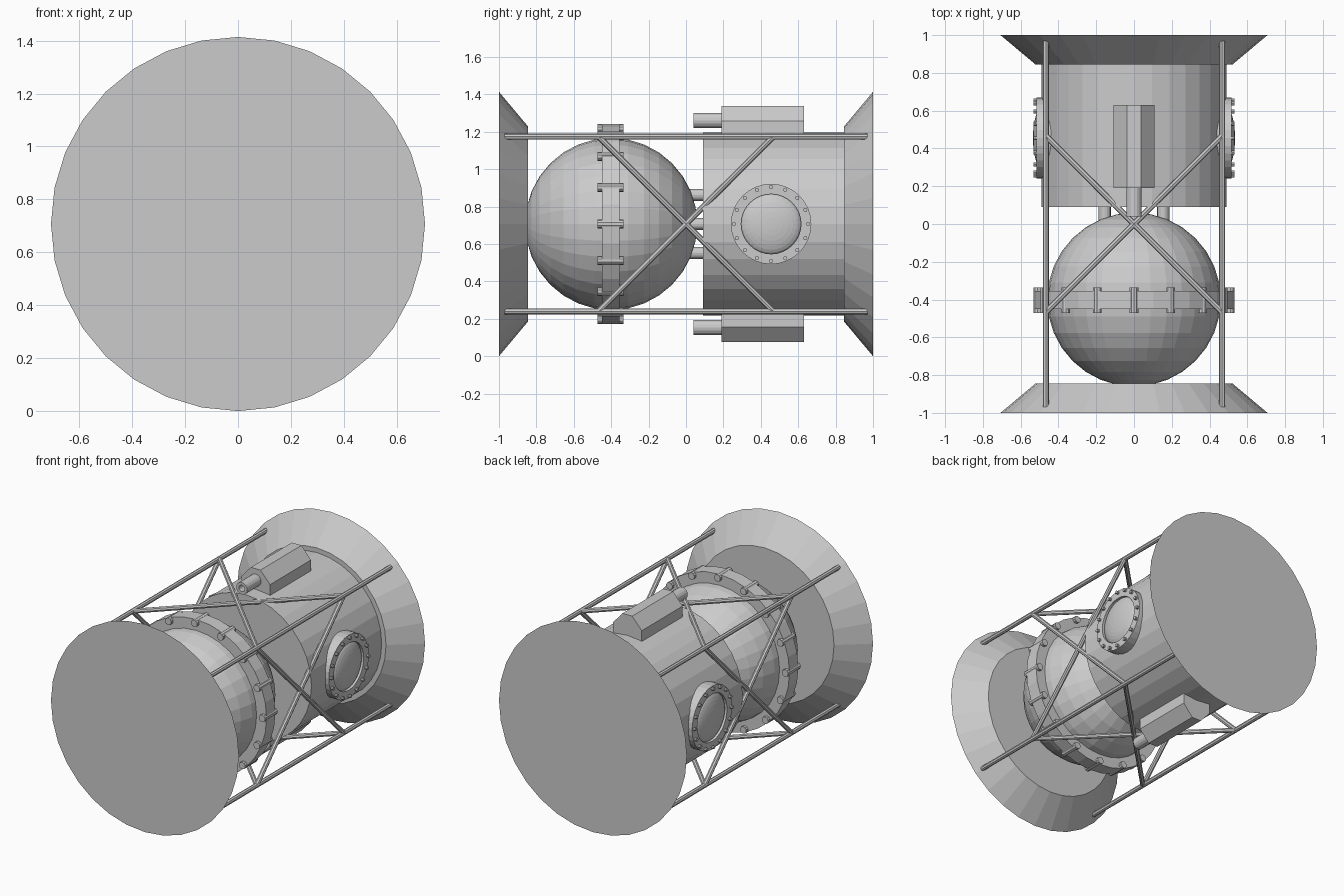
import bpy, bmesh, math
from mathutils import Vector, Matrix

cube = bpy.data.objects.get("Cube")
if cube:
    bpy.data.objects.remove(cube)

CZ = 0.707      # height of the main axis
SIDES = 32

grey = bpy.data.materials.new("light_grey")
grey.use_nodes = True
colour = (0.6, 0.6, 0.6, 1)
grey.diffuse_color = colour
grey.node_tree.nodes["Principled BSDF"].inputs["Base Color"].default_value = colour


def finish(name, bm):
    bmesh.ops.recalc_face_normals(bm, faces=bm.faces[:])
    mesh = bpy.data.meshes.new(name)
    bm.to_mesh(mesh)
    bm.free()
    mesh.materials.append(grey)
    obj = bpy.data.objects.new(name, mesh)
    bpy.context.collection.objects.link(obj)
    return obj


def add_rod(bm, a, b, r1, r2=None, sides=SIDES):
    """Cylinder or cone between two points."""
    a, b = Vector(a), Vector(b)
    d = b - a
    turn = d.to_track_quat('Z', 'Y').to_matrix().to_4x4()
    bmesh.ops.create_cone(bm, cap_ends=True, segments=sides, radius1=r1,
                          radius2=r1 if r2 is None else r2, depth=d.length,
                          matrix=Matrix.Translation((a + b) / 2) @ turn)


def rod(name, a, b, r1, r2=None, sides=SIDES):
    bm = bmesh.new()
    add_rod(bm, a, b, r1, r2, sides)
    return finish(name, bm)


def lathe(name, profile, place, sides=SIDES):
    """Closed (radius, height) profile spun about z, then placed."""
    bm = bmesh.new()
    rings = []
    for i in range(sides):
        t = math.tau * i / sides
        rings.append([bm.verts.new((r * math.cos(t), r * math.sin(t), h))
                      for r, h in profile])
    n = len(profile)
    for i in range(sides):
        p, q = rings[i], rings[(i + 1) % sides]
        for j in range(n):
            k = (j + 1) % n
            bm.faces.new((p[j], p[k], q[k], q[j]))
    bm.transform(place)
    return finish(name, bm)


# Flared ends and main body
for end, s in (("front", -1), ("back", 1)):
    rod(end + "_flare", (0, s * 0.845, CZ), (0, s, CZ), 0.522, 0.707)
rod("body_cylinder", (0, 0.09, CZ), (0, 0.85, CZ), 0.49)

# Spherical tank with its axis along y
bm = bmesh.new()
bmesh.ops.create_uvsphere(bm, u_segments=SIDES, v_segments=16, radius=0.46,
                          matrix=Matrix.Translation((0, -0.4, CZ))
                          @ Matrix.Rotation(math.pi / 2, 4, 'X'))
finish("tank_sphere", bm)

# Tank flange and its bolts
rod("tank_flange", (0, -0.45, CZ), (0, -0.355, CZ), 0.53)
bm = bmesh.new()
for i in range(16):
    t = math.tau * i / 16
    x, z = 0.51 * math.cos(t), CZ + 0.51 * math.sin(t)
    add_rod(bm, (x, -0.472, z), (x, -0.335, z), 0.024, sides=10)
finish("tank_flange_bolts", bm)

# Pipes joining tank and body
for i, name in enumerate(("left", "upper", "right", "lower")):
    t = i * math.pi / 2
    x, z = 0.155 * math.cos(t), CZ + 0.155 * math.sin(t)
    rod(name + "_pipe", (x, -0.05, z), (x, 0.12, z), 0.032, sides=16)

# Truss: four rails, and a cross of braces on each side
E = 0.467
corners = [(E, E), (-E, E), (-E, -E), (E, -E)]
rails, braces = bmesh.new(), bmesh.new()
for i, (x, z) in enumerate(corners):
    u, w = corners[(i + 1) % 4]
    add_rod(rails, (x, -0.97, CZ + z), (x, 0.97, CZ + z), 0.016, sides=8)
    for s in (-1, 1):
        add_rod(braces, (x, -s * E, CZ + z), (u, s * E, CZ + w), 0.016, sides=8)
finish("truss_rails", rails)
finish("truss_braces", braces)

# Upper and lower equipment pods with hollow nozzles
pod_profile = [(-0.108, 0.45), (0.108, 0.45), (0.108, 0.55),
               (0.036, 0.63), (-0.036, 0.63), (-0.108, 0.55)]
for name, s in (("upper", 1), ("lower", -1)):
    bm = bmesh.new()
    face = bm.faces.new([bm.verts.new((x, 0.19, CZ + s * h)) for x, h in pod_profile])
    grown = bmesh.ops.extrude_face_region(bm, geom=[face])["geom"]
    bmesh.ops.translate(bm, vec=(0, 0.44, 0),
                        verts=[v for v in grown if isinstance(v, bmesh.types.BMVert)])
    finish(name + "_pod", bm)
    place = (Matrix.Translation((0, 0.2, CZ + s * 0.553))
             @ Matrix.Rotation(math.pi / 2, 4, 'X'))
    lathe(name + "_nozzle", [(0.041, 0), (0.041, 0.16), (0.022, 0.16), (0.022, 0)],
          place, 16)

# Side portholes: flange, bolts and domed window
for name, s in (("left", 1), ("right", -1)):
    place = (Matrix.Translation((0, 0.455, CZ))
             @ Matrix.Rotation(s * math.pi / 2, 4, 'Y'))
    lathe(name + "_port_flange",
          [(0.215, 0.4), (0.215, 0.515), (0.16, 0.515), (0.16, 0.4)], place)
    bm = bmesh.new()
    for i in range(16):
        t = math.tau * i / 16
        y, z = 0.455 + 0.198 * math.cos(t), CZ + 0.198 * math.sin(t)
        add_rod(bm, (s * 0.48, y, z), (s * 0.532, y, z), 0.011, sides=8)
    finish(name + "_port_bolts", bm)
    bm = bmesh.new()
    bmesh.ops.create_uvsphere(bm, u_segments=SIDES, v_segments=16, radius=1,
                              matrix=place @ Matrix.Translation((0, 0, 0.485))
                              @ Matrix.Diagonal((0.165, 0.165, 0.05, 1)))
    finish(name + "_port_dome", bm)
